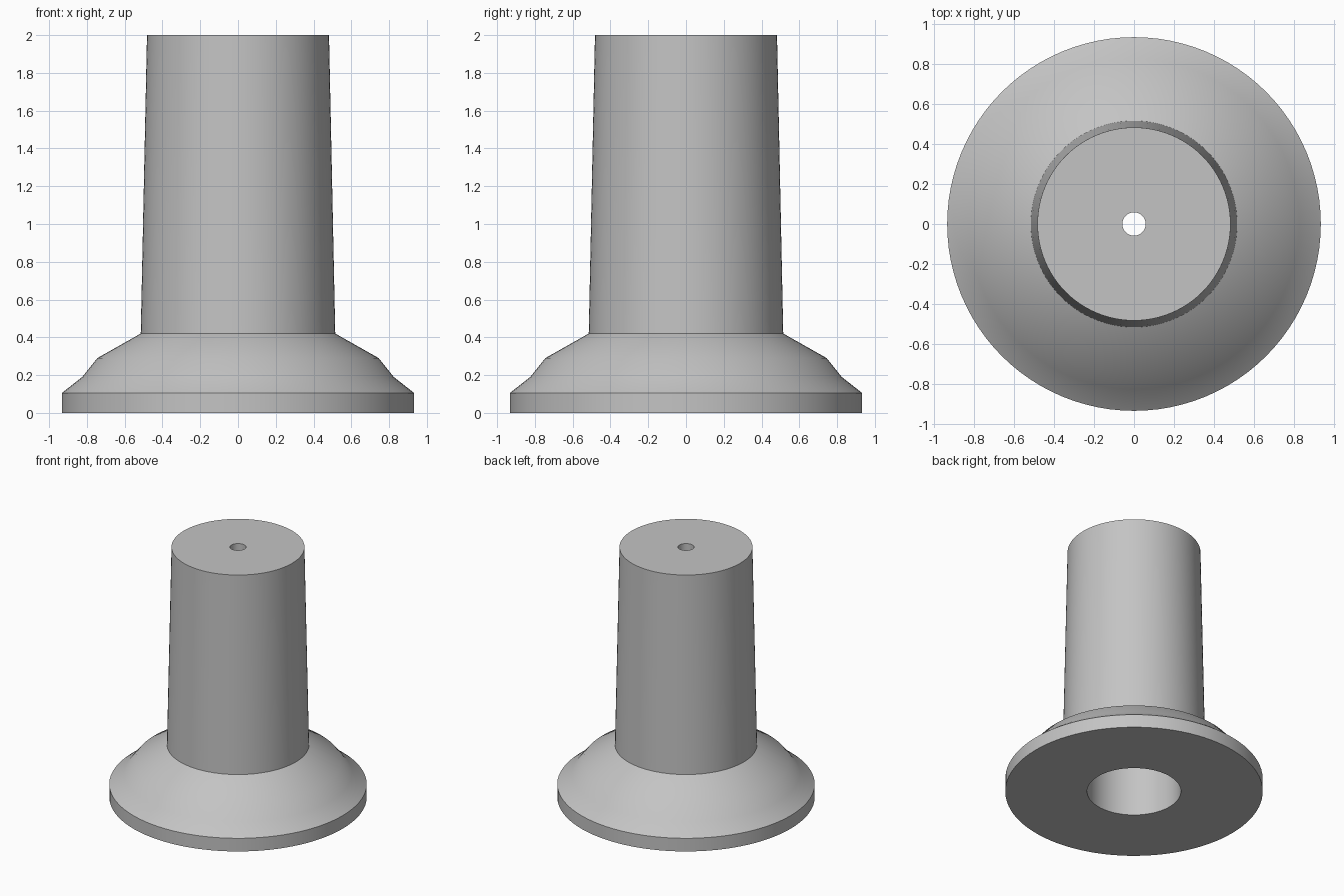
import bpy
import bmesh
import math

cube = bpy.data.objects.get("Cube")
if cube:
    bpy.data.objects.remove(cube, do_unlink=True)

SEGMENTS = 96

# Plain grey material
grey = bpy.data.materials.new("plain_grey")
grey.use_nodes = True
colour = (0.55, 0.55, 0.55, 1.0)
grey.diffuse_color = colour
grey.node_tree.nodes["Principled BSDF"].inputs["Base Color"].default_value = colour


def lathe(name, profile):
    """Spin a closed (radius, height) profile around the z axis."""
    bm = bmesh.new()
    verts = [bm.verts.new((r, 0, z)) for r, z in profile]
    edges = [bm.edges.new((a, b)) for a, b in zip(verts, verts[1:] + verts[:1])]
    bmesh.ops.spin(bm, geom=verts + edges, cent=(0, 0, 0), axis=(0, 0, 1),
                   angle=math.tau, steps=SEGMENTS, use_merge=True)
    bmesh.ops.remove_doubles(bm, verts=bm.verts, dist=0.0001)
    bmesh.ops.recalc_face_normals(bm, faces=bm.faces)
    mesh = bpy.data.meshes.new(name)
    bm.to_mesh(mesh)
    bm.free()
    mesh.materials.append(grey)
    obj = bpy.data.objects.new(name, mesh)
    bpy.context.collection.objects.link(obj)
    return obj


# Flanged, tapered post with a wide bore below and a small hole through the top
flange = [(0.34, 0), (0.933, 0), (0.933, 0.105), (0.825, 0.19), (0.745, 0.29)]
post = [(0.515, 0.42), (0.482, 2.0)]
bore = [(0.058, 2.0), (0.058, 1.7), (0.34, 1.7)]
body = lathe("flanged_post", flange + post + bore)

bpy.ops.object.select_all(action="DESELECT")
body.select_set(True)
bpy.context.view_layer.objects.active = body
bpy.ops.object.shade_smooth_by_angle(angle=math.radians(30))
